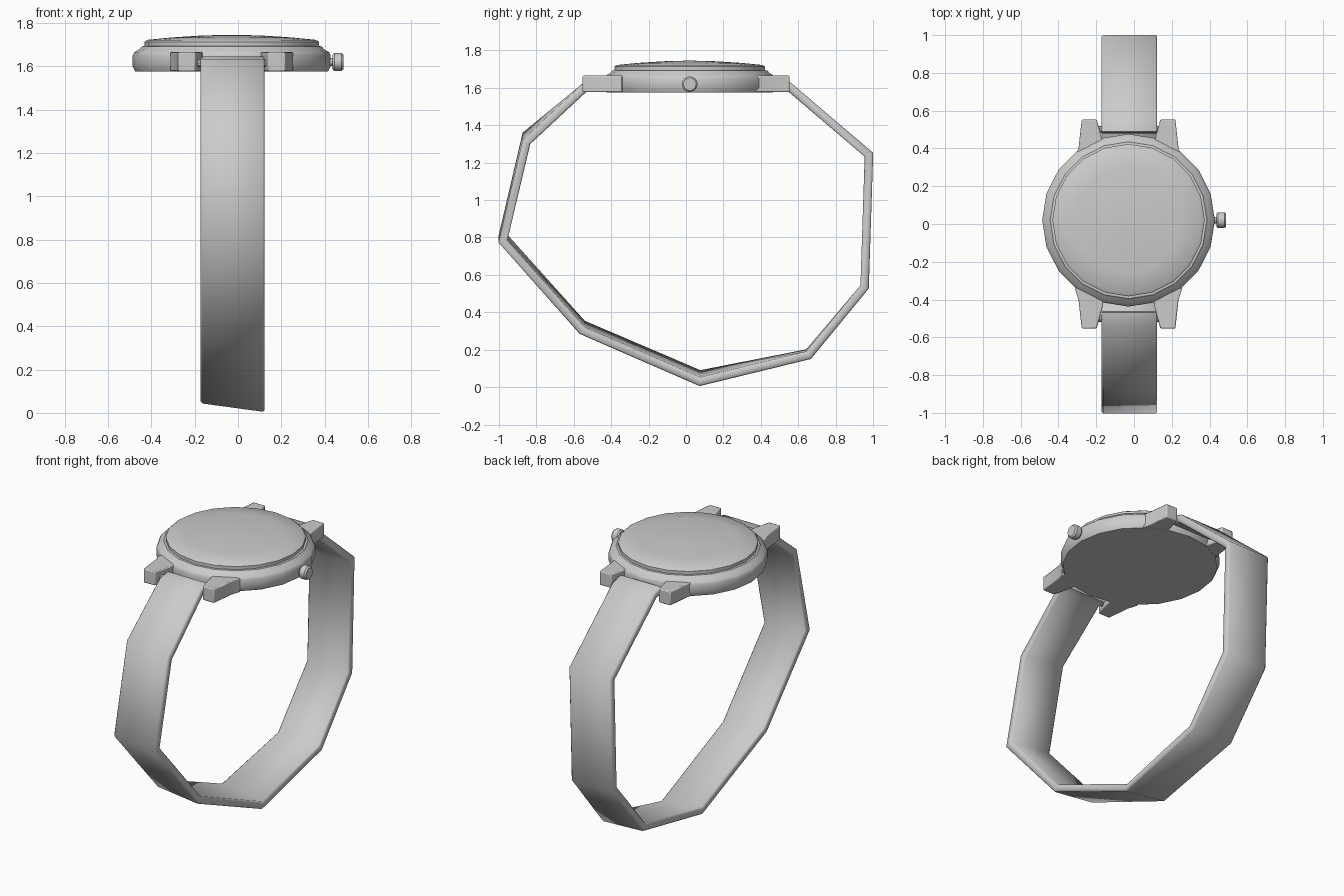
import bpy, math
from mathutils import Vector

if "Cube" in bpy.data.objects:
    bpy.data.objects.remove(bpy.data.objects["Cube"])

CX, CY = -0.029, 0.02   # centre of the watch head


def make(name, verts, faces, angle=35, bevel=0):
    me = bpy.data.meshes.new(name)
    me.from_pydata(verts, [], faces)
    ob = bpy.data.objects.new(name, me)
    bpy.context.collection.objects.link(ob)
    bpy.ops.object.select_all(action='DESELECT')
    ob.select_set(True)
    bpy.context.view_layer.objects.active = ob
    bpy.ops.object.mode_set(mode='EDIT')
    bpy.ops.mesh.select_all(action='SELECT')
    bpy.ops.mesh.normals_make_consistent(inside=False)
    bpy.ops.object.mode_set(mode='OBJECT')
    bpy.ops.object.shade_smooth_by_angle(angle=math.radians(angle))
    if bevel:
        mod = ob.modifiers.new("bevel", 'BEVEL')
        mod.width, mod.segments = bevel, 2
    return ob


def skin(rings):
    """Join equal-length rings into a capped tube."""
    n = len(rings[0])
    verts = [v for r in rings for v in r]
    faces = [(a * n + i, a * n + (i + 1) % n, (a + 1) * n + (i + 1) % n, (a + 1) * n + i)
             for a in range(len(rings) - 1) for i in range(n)]
    faces += [tuple(range(n))[::-1], tuple(range(len(verts) - n, len(verts)))]
    return verts, faces


def lathe(name, profile, sides, place, angle=35):
    """Revolve (radius, height) pairs; place maps local (a, b, h) to world."""
    rings = [[place(r * math.cos(t), r * math.sin(t), h)
              for t in (2 * math.pi * i / sides for i in range(sides))]
             for r, h in profile]
    return make(name, *skin(rings), angle=angle)


def upright(a, b, h):
    return (CX + a, CY + b, h)


# Watch case and domed glass
lathe("case", [(0.40, 1.576), (0.445, 1.576), (0.457, 1.60), (0.457, 1.65),
               (0.45, 1.665), (0.425, 1.68), (0.415, 1.692), (0.39, 1.695)], 20, upright)
lathe("glass", [(0.403, 1.68), (0.403, 1.713), (0.39, 1.722), (0.28, 1.733),
                (0.14, 1.742), (0.03, 1.745)], 20, upright)

# Crown on the right side
lathe("crown", [(0.018, 0.41), (0.018, 0.436), (0.036, 0.437), (0.042, 0.445),
                (0.042, 0.478), (0.034, 0.487)], 14,
      lambda a, b, h: (h, CY + a, 1.62 + b))

# Four tapered lugs, mirrored about the head centre
for sx, side in ((-1, "left"), (1, "right")):
    for sy, end in ((-1, "front"), (1, "back")):
        plan = [(0.125, 0.34), (0.285, 0.34), (0.265, 0.40), (0.248, 0.553),
                (0.168, 0.553), (0.138, 0.44)]
        rings = [[(CX + sx * x, sy * y, z) for x, y in plan] for z in (1.577, 1.665)]
        make(f"lug_{end}_{side}", *skin(rings), bevel=0.006)

# Spring bars between the lugs
for sy, end in ((-1, "front"), (1, "back")):
    lathe(f"spring_bar_{end}", [(0.018, -0.172), (0.018, 0.172)], 10,
          lambda a, b, h: (CX + h, sy * 0.50 + a, 1.615 + b))

# Faceted strap: (y, z) on the right edge, then z lift of the left edge
path = [(-0.465, 1.622, 0), (-0.53, 1.612, 0), (-0.853, 1.31, 0.04), (-0.979, 0.78, 0.03),
        (-0.555, 0.302, 0.035), (0.075, 0.028, 0.04), (0.655, 0.17, 0.012),
        (0.955, 0.535, 0), (0.978, 1.242, 0), (0.55, 1.607, 0), (0.485, 1.622, 0)]
# cross-section: (position across 0..1, thickness offset)
section = [(0, -0.014), (0.03, -0.0225), (0.97, -0.0225), (1, -0.014),
           (1, 0.014), (0.97, 0.0225), (0.03, 0.0225), (0, 0.014)]
X_LEFT, X_RIGHT = -0.172, 0.123
pts = [Vector((y, z)) for y, z, _ in path]
rings = []
for i, p in enumerate(pts):
    a = (p - pts[max(i - 1, 0)]).normalized() if i else (pts[1] - p).normalized()
    b = (pts[i + 1] - p).normalized() if i + 1 < len(pts) else a
    t = (a + b).normalized()
    normal = Vector((t.y, -t.x)) / max(t.dot(a), 0.5)
    rings.append([(X_LEFT + u * (X_RIGHT - X_LEFT), p.x + normal.x * d,
                   p.y + normal.y * d + path[i][2] * (1 - u)) for u, d in section])
make("strap", *skin(rings), angle=62)
